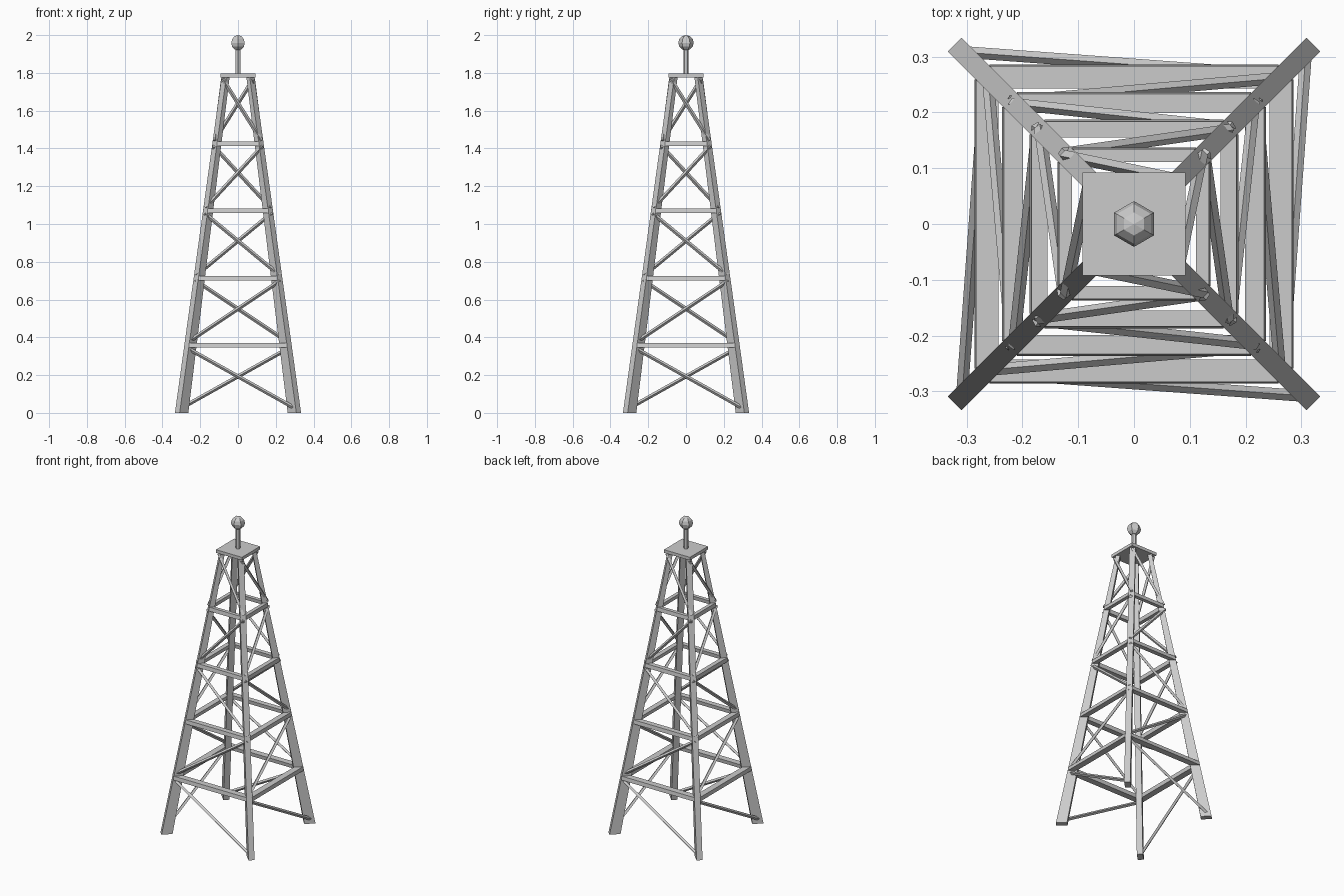
import bpy, bmesh, math
from mathutils import Matrix, Vector

if "Cube" in bpy.data.objects:
    bpy.data.objects.remove(bpy.data.objects["Cube"])

BAYS, TOP = 5, 1.78
STEP = TOP / BAYS


def outer(z):      # distance of the tower face from the axis
    return 0.334 - 0.139 * z


def depth(z):      # inward thickness of legs and girders
    return 0.046 - 0.016 * z


def prism(name, bottom, top, turn=0):
    """Solid between two matching quads, turned about z by quarter turns."""
    bm = bmesh.new()
    a = [bm.verts.new(p) for p in bottom]
    b = [bm.verts.new(p) for p in top]
    bm.faces.new(a[::-1])
    bm.faces.new(b)
    for i in range(4):
        j = (i + 1) % 4
        bm.faces.new((a[i], a[j], b[j], b[i]))
    bmesh.ops.recalc_face_normals(bm, faces=bm.faces)
    bm.transform(Matrix.Rotation(turn * math.pi / 2, 4, 'Z'))
    mesh = bpy.data.meshes.new(name)
    bm.to_mesh(mesh)
    bm.free()
    obj = bpy.data.objects.new(name, mesh)
    bpy.context.collection.objects.link(obj)
    return obj


def leg_section(z):
    o, c, d = outer(z), 0.025, depth(z)
    return [(o, o - c, z), (o - c, o, z), (o - c - d, o - d, z), (o - d, o - c - d, z)]


def girder_section(zc, z):
    o, d = outer(z), depth(zc)
    x = outer(zc) - 0.025
    return [(-x, -o, z), (x, -o, z), (x - d, -o + d, z), (-x + d, -o + d, z)]


def bar_section(p, direction, r):
    """Diamond section across the bar."""
    side = direction.cross(Vector((0, 1, 0))).normalized()
    out = side.cross(direction).normalized()
    return [p - side * r, p - out * r, p + side * r, p + out * r]


def brace(name, z0, z1, sign, turn):
    ends = [Vector((sx * (outer(z) - 0.4 * depth(z)), -outer(z) + 0.5 * depth(z), z))
            for z, sx in ((z0, sign), (z1, -sign))]
    d = (ends[1] - ends[0]).normalized()
    prism(name, bar_section(ends[0], d, 0.0105), bar_section(ends[1], d, 0.0105), turn)


for t in range(4):
    # tapered corner legs
    prism("leg", leg_section(0), leg_section(TOP), t)
    for k in range(BAYS):
        # horizontal girders
        if k:
            z = k * STEP + 0.002
            prism("girder", girder_section(z, z - 0.012), girder_section(z, z + 0.012), t)
        # one diagonal brace per bay, zigzagging up each face
        brace("diagonal_brace", k * STEP + 0.018, (k + 1) * STEP - 0.012,
              1 if k % 2 == 0 else -1, t)

# top plate
p = 0.092
corners = [(-p, -p), (p, -p), (p, p), (-p, p)]
prism("top_plate", [(x, y, 1.776) for x, y in corners], [(x, y, 1.796) for x, y in corners])

# mast and ball
bpy.ops.mesh.primitive_cylinder_add(vertices=6, radius=0.014, depth=0.15, location=(0, 0, 1.865))
bpy.context.object.name = "mast"
bpy.ops.mesh.primitive_uv_sphere_add(segments=6, ring_count=6, radius=0.041, location=(0, 0, 1.959))
bpy.context.object.name = "beacon_ball"
